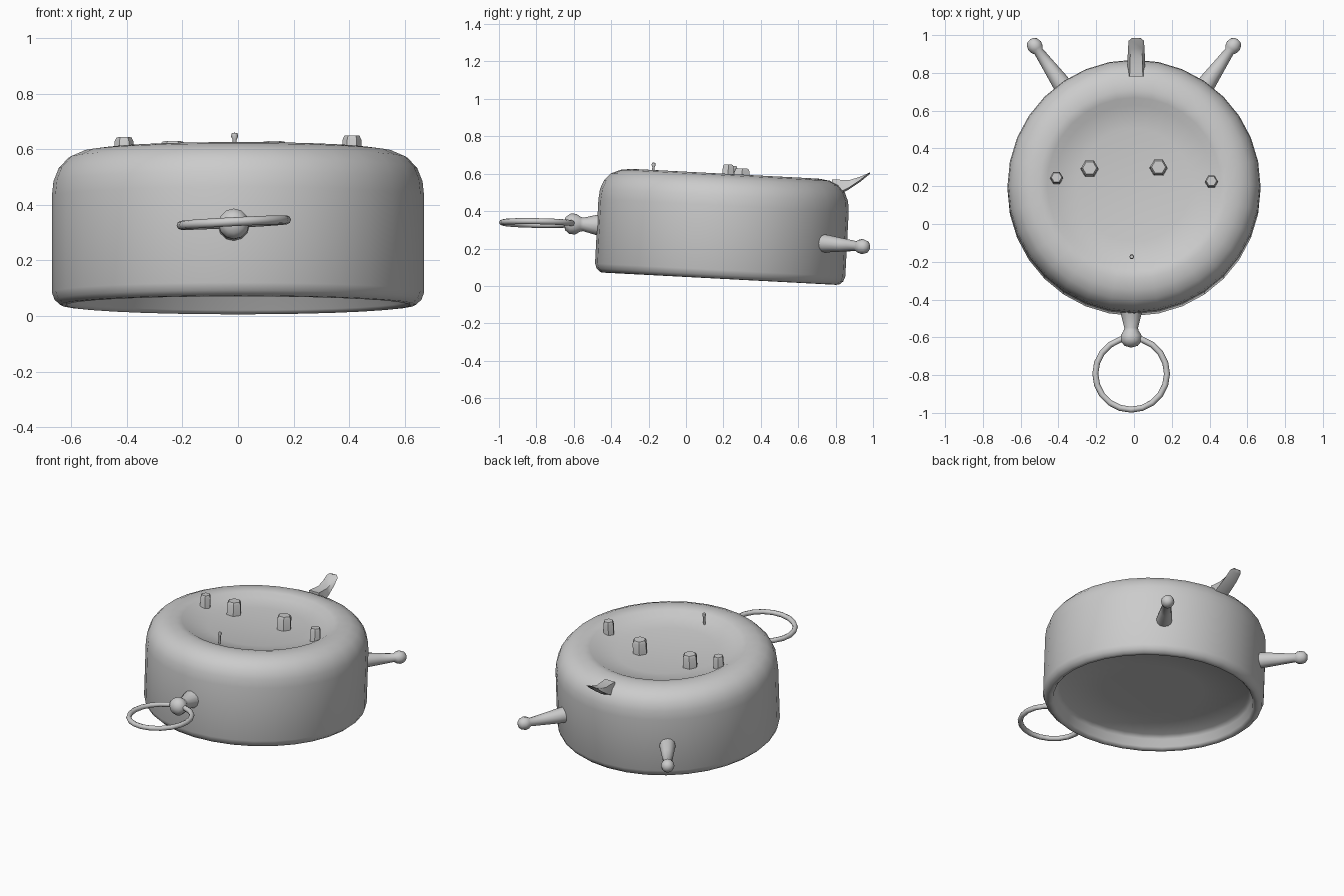
import bpy, bmesh, math
from mathutils import Matrix, Vector

if "Cube" in bpy.data.objects:
    bpy.data.objects.remove(bpy.data.objects["Cube"])

TILT = Matrix.Translation((0, 0.195, 0.32)) @ Matrix.Rotation(math.radians(-3), 4, 'X')


def finish(name, bm, angle):
    bmesh.ops.recalc_face_normals(bm, faces=bm.faces)
    mesh = bpy.data.meshes.new(name)
    bm.to_mesh(mesh)
    bm.free()
    ob = bpy.data.objects.new(name, mesh)
    bpy.context.collection.objects.link(ob)
    bpy.ops.object.select_all(action='DESELECT')
    ob.select_set(True)
    bpy.context.view_layer.objects.active = ob
    bpy.ops.object.shade_smooth_by_angle(angle=math.radians(angle))
    return ob


def lathe(name, profile, segs, matrix, angle=60):
    """Spin (radius, height) points about local z; ends on the axis are merged."""
    bm = bmesh.new()
    verts = [bm.verts.new((r, 0, z)) for r, z in profile]
    edges = [bm.edges.new(p) for p in zip(verts, verts[1:])]
    bmesh.ops.spin(bm, geom=verts + edges, cent=(0, 0, 0), axis=(0, 0, 1),
                   angle=math.tau, steps=segs)
    bmesh.ops.remove_doubles(bm, verts=bm.verts, dist=1e-4)
    bm.transform(matrix)
    return finish(name, bm, angle)


def aim(start, end):
    """Matrix placing local z along start -> end."""
    d = Vector(end) - Vector(start)
    return Matrix.Translation(start) @ d.to_track_quat('Z', 'Y').to_matrix().to_4x4()


# Clock case lying on its face: dished back on top, recessed face below
lathe("case", [(0, .222), (.3, .232), (.42, .25), (.46, .272), (.5, .28), (.56, .272),
               (.61, .25), (.645, .212), (.664, .165), (.67, .11), (.67, -.235),
               (.66, -.262), (.64, -.28), (.62, -.282), (.605, -.268), (.595, -.22),
               (.57, -.2), (.3, -.195), (0, -.195)], 32, TILT)

# Winding knobs on the back
for i, (x, y, r, top) in enumerate([(-.41, .035, .034, .325), (.41, .015, .034, .33),
                                    (-.235, .085, .046, .313), (.13, .09, .046, .313)]):
    lathe(f"knob_{i + 1}", [(0, .2), (r * 1.05, .2), (r, top - .015), (r * .8, top), (0, top)],
          6, TILT @ Matrix.Translation((x, y, 0)), 30)

# Small regulator pin
lathe("regulator_pin", [(0, .2), (.009, .2), (.007, .295), (.013, .306), (.01, .318), (0, .32)],
      6, TILT @ Matrix.Translation((-.012, -.385, 0)))

# Two splayed feet with ball ends
for side, label in ((-1, "left"), (1, "right")):
    lathe(f"{label}_foot", [(0, -.04), (.05, -.04), (.047, .03), (.036, .13), (.026, .225),
                            (.036, .24), (.041, .262), (.033, .288), (.018, .3), (0, .303)],
          12, aim((side * .375, .73, .228), (side * .545, .97, .208)))

# Top stem that holds the ring
lathe("ring_stem", [(0, -.06), (.075, -.06), (.055, .02), (.036, .095), (.04, .11),
                    (.055, .135), (.055, .165), (.035, .19), (0, .2)],
      12, aim((-.015, -.455, .325), (-.015, -.65, .333)))

# Carrying ring
bpy.ops.mesh.primitive_torus_add(major_radius=.19, minor_radius=.016, major_segments=20,
                                 minor_segments=8, location=(-.015, -.793, .336),
                                 rotation=(math.radians(-1), math.radians(-3), 0))
ring = bpy.context.object
ring.name = "carrying_ring"
bpy.ops.object.shade_smooth_by_angle(angle=math.radians(60))

# Pointed tongue at the lower edge of the back
bm = bmesh.new()
rows = []
for y, zlo, zhi, w in ((.78, .47, .57, .05), (.87, .515, .565, .046), (.93, .555, .583, .044),
                       (.97, .588, .601, .04), (.985, .599, .604, .024)):
    rows.append([bm.verts.new((.012 + sx * w, y, z)) for sx, z in
                 ((-1, zlo + .01), (0, zlo), (1, zlo + .01), (.7, zhi), (-.7, zhi))])
for a, b in zip(rows, rows[1:]):
    for i in range(5):
        j = (i + 1) % 5
        bm.faces.new((a[i], a[j], b[j], b[i]))
bm.faces.new(rows[0])
bm.faces.new(rows[-1])
finish("back_tongue", bm, 50)
